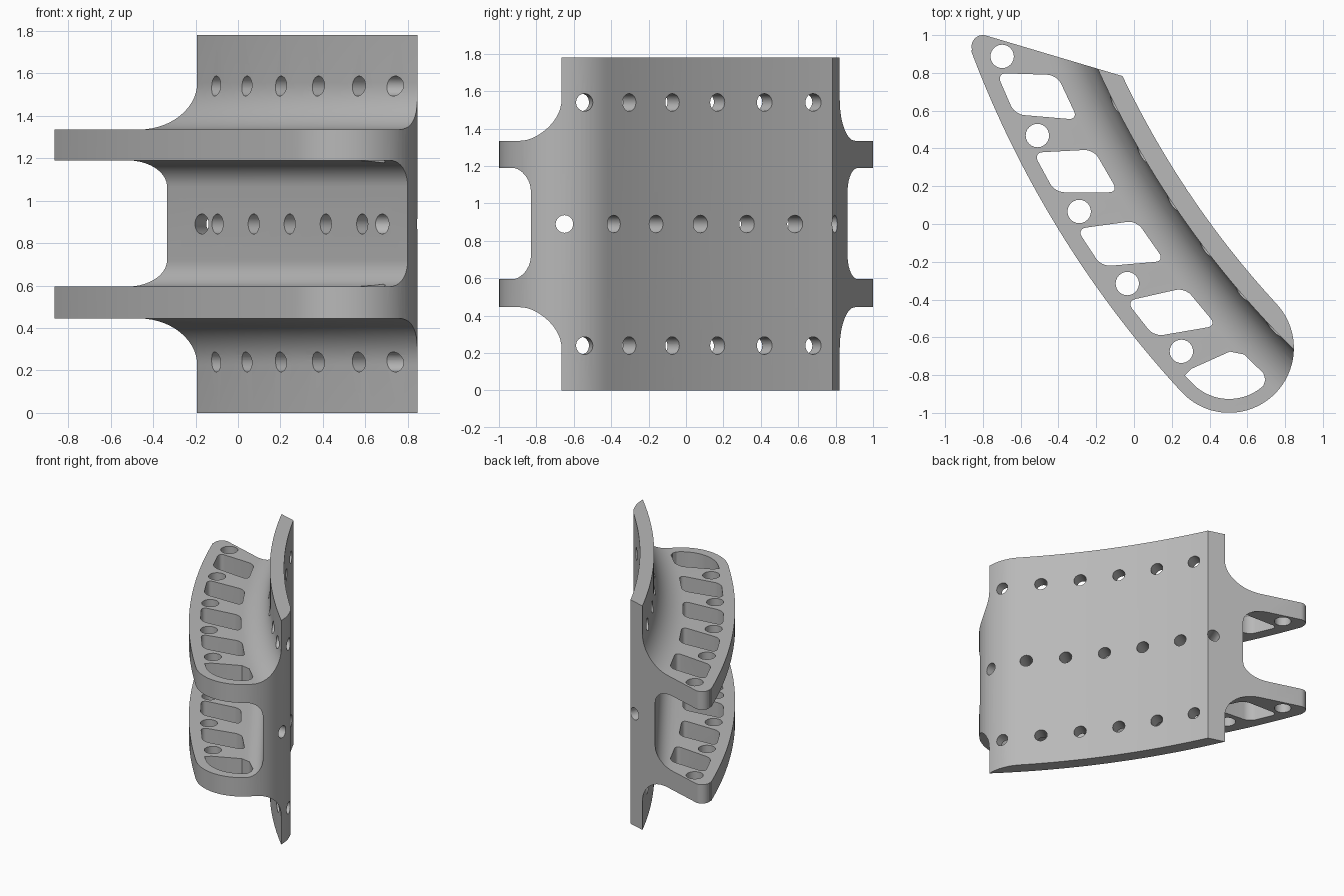
import bpy, bmesh, math
from mathutils import Vector

if "Cube" in bpy.data.objects:
    bpy.data.objects.remove(bpy.data.objects["Cube"], do_unlink=True)

HEIGHT = 1.78
CENTRE = Vector((4.325, 2.87))      # common centre of the curved bracket
CAP_R, CAP_ANGLE, CAP_SIZE = 5.20, 42.7, 0.343


def direction(angle):
    a = math.radians(angle)
    return Vector((math.cos(a), math.sin(a)))


def polar(radius, angle):
    return CENTRE - radius * direction(angle)


def arc(centre, radius, start, end, steps):
    return [centre + radius * direction(start + (end - start) * i / steps)
            for i in range(steps + 1)]


def prism(bm, outline, z0, z1, rounding=0):
    """Extrude a flat outline upward, optionally rounding its corners."""
    part = bmesh.new()
    face = part.faces.new([part.verts.new((p.x, p.y, z0)) for p in outline])
    if rounding:
        bmesh.ops.bevel(part, geom=part.verts[:], offset=rounding, segments=6,
                        profile=0.5, affect='VERTICES')
        face = part.faces[:][0]
    top = bmesh.ops.extrude_face_region(part, geom=[face])["geom"]
    bmesh.ops.translate(part, vec=(0, 0, z1 - z0),
                        verts=[g for g in top if isinstance(g, bmesh.types.BMVert)])
    bmesh.ops.recalc_face_normals(part, faces=part.faces)
    mesh = bpy.data.meshes.new("part")
    part.to_mesh(mesh)
    part.free()
    bm.from_mesh(mesh)
    bpy.data.meshes.remove(mesh)


def sweep(bm, frames, profile):
    """Sweep an (offset, height) profile through (point, direction) frames."""
    rings = [[bm.verts.new((*(p + d * n), z)) for d, z in profile] for p, n in frames]
    for a, b in zip(rings, rings[1:]):
        for i in range(len(a)):
            j = (i + 1) % len(a)
            bm.faces.new((a[i], a[j], b[j], b[i]))
    bm.faces.new(rings[0])
    bm.faces.new(rings[-1])
    bmesh.ops.recalc_face_normals(bm, faces=bm.faces)


def drill(bm, start, end, z, radius=0.047):
    a, b = Vector((*start, z)), Vector((*end, z))
    turn = (b - a).to_track_quat('Z', 'Y').to_matrix().to_4x4()
    turn.translation = (a + b) / 2
    bmesh.ops.create_cone(bm, cap_ends=True, segments=32, radius1=radius,
                          radius2=radius, depth=(b - a).length, matrix=turn)


def finish(bm, name):
    mesh = bpy.data.meshes.new(name)
    bm.to_mesh(mesh)
    bm.free()
    obj = bpy.data.objects.new(name, mesh)
    bpy.context.collection.objects.link(obj)
    return obj


# Full-height body: concave back, round end, convex front, rounded tip
cap = polar(CAP_R, CAP_ANGLE)
outline = arc(CENTRE, CAP_R - CAP_SIZE, 205.45, 180 + CAP_ANGLE, 32)
outline += arc(cap, CAP_SIZE, CAP_ANGLE, CAP_ANGLE - 180, 40)[1:]
outline += arc(CENTRE, CAP_R + CAP_SIZE, 180 + CAP_ANGLE, 200.6, 36)[1:]
outline += arc(Vector((-0.80, 0.94)), 0.06, 200.6, 74.6, 12)
bm = bmesh.new()
prism(bm, outline, 0, HEIGHT)
bracket = finish(bm, "curved_bracket")

cutters = []

# Clear the space above and below the flanges, leaving a filleted wall
FILLET = 0.22
corner = Vector((FILLET, 1.335 + FILLET))
upper = [(p.x, p.y) for p in arc(corner, FILLET, 180, 270, 14)]
upper = [(0, 2.2)] + upper + [(1.2, 1.335), (1.2, 2.2)]
curved = [(polar(4.96, 12 + i), -direction(12 + i)) for i in range(47)]
for name, profile in (("upper_cutter", upper),
                      ("lower_cutter", [(d, HEIGHT - z) for d, z in upper])):
    bm = bmesh.new()
    sweep(bm, curved, profile)
    cutters.append(finish(bm, name))

# Straight pocket between the flanges
R = 0.125
middle = [(p.x, p.y) for p in arc(Vector((R, 0.595 + R)), R, 270, 180, 10)]
middle += [(p.x, p.y) for p in arc(Vector((R, 1.19 - R)), R, 180, 90, 10)]
middle += [(1.2, 1.19), (1.2, 0.595)]
a, b = Vector((-0.34, 0.873)), Vector((0.80, -0.83))
along = (b - a).normalized()
side = Vector((along.y, -along.x))
bm = bmesh.new()
sweep(bm, [(a - along, side), (b + along, side)], middle)
cutters.append(finish(bm, "pocket_cutter"))

# Lightening windows and round holes through both flanges
bm = bmesh.new()
for i in range(5):
    hole = 21.54 + 4.87 * i
    prism(bm, arc(polar(5.4, hole), 0.062, 0, 345, 23), -0.2, 2)
    window = [polar(5.46, hole + 0.75), polar(5.17, hole + 2.2)]
    if i < 4:
        window += [polar(5.17, hole + 5.1), polar(5.46, hole + 3.25)]
        prism(bm, window, -0.2, 2, 0.05)
    else:
        # The last window follows the round end
        window = [window[0] + Vector((0.015, -0.035)), window[0] + Vector((0.05, 0.0)),
                  window[1] - Vector((0.05, 0.005)), window[1] + Vector((0.025, -0.02)),
                  Vector((0.685, -0.79)), Vector((0.695, -0.825))]
        window += arc(cap, 0.27, -48, CAP_ANGLE - 180, 18)
        prism(bm, window, -0.2, 2)
cutters.append(finish(bm, "flange_hole_cutter"))

# Rows of fastener holes through the wall
bm = bmesh.new()
for z in (0.24, HEIGHT - 0.24):
    for i in range(5):
        angle = 26.8 + 3.5 * i
        drill(bm, polar(4.75, angle), polar(5.07, angle), z)
    drill(bm, (0.66, -0.575), (0.95, -0.518), z)
for i in range(5):
    angle = 28.1 + 3.5 * i
    drill(bm, polar(4.75, angle), polar(5.09, angle), HEIGHT / 2)
drill(bm, (0.62, -0.65), (0.95, -0.65), HEIGHT / 2)
drill(bm, (-0.185, 0.58), (-0.05, 0.94), HEIGHT / 2)
cutters.append(finish(bm, "wall_hole_cutter"))

# Apply the cuts
bpy.ops.object.select_all(action='DESELECT')
bpy.context.view_layer.objects.active = bracket
bracket.select_set(True)
for cutter in cutters:
    cutter.hide_render = True
    mod = bracket.modifiers.new(cutter.name, 'BOOLEAN')
    mod.operation = 'DIFFERENCE'
    mod.solver = 'EXACT'
    mod.object = cutter
    bpy.ops.object.modifier_apply(modifier=mod.name)
    bpy.data.objects.remove(cutter, do_unlink=True)

# Plain grey finish
grey = bpy.data.materials.new("plain_grey")
grey.use_nodes = True
colour = (0.48, 0.48, 0.48, 1)
grey.diffuse_color = colour
grey.node_tree.nodes["Principled BSDF"].inputs["Base Color"].default_value = colour
bracket.data.materials.clear()
bracket.data.materials.append(grey)
for poly in bracket.data.polygons:
    poly.material_index = 0
bpy.ops.object.shade_smooth_by_angle(angle=math.radians(30))
